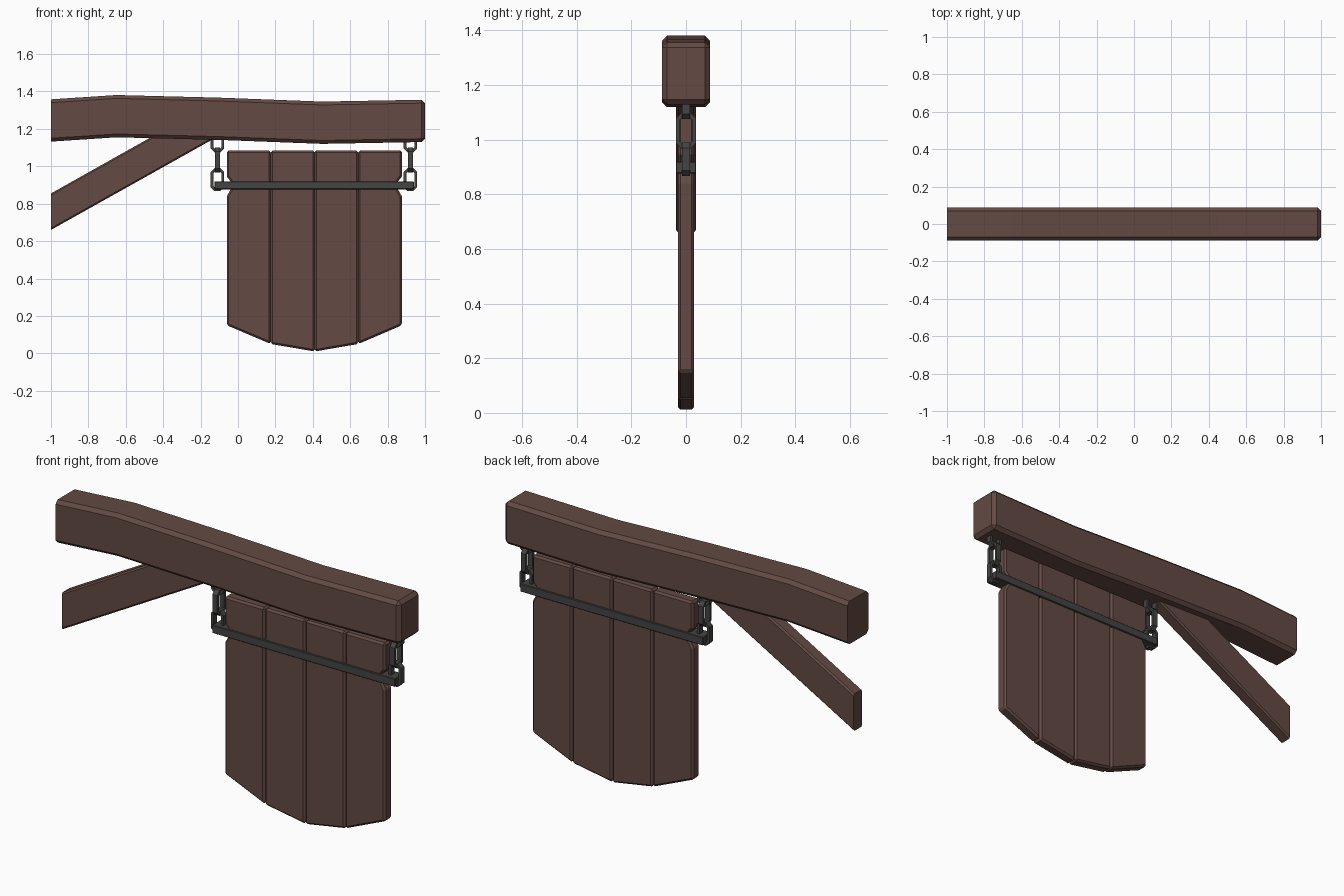
import bpy, bmesh, math

if "Cube" in bpy.data.objects:
    bpy.data.objects.remove(bpy.data.objects["Cube"])


def material(name, rgb):
    m = bpy.data.materials.new(name)
    m.use_nodes = True
    m.diffuse_color = (*rgb, 1)
    bsdf = next(n for n in m.node_tree.nodes if n.type == "BSDF_PRINCIPLED")
    bsdf.inputs["Base Color"].default_value = (*rgb, 1)
    return m


wood = material("dark brown wood", (0.125, 0.068, 0.056))
iron = material("dark iron", (0.058, 0.058, 0.056))


def finish(name, bm, mat):
    bmesh.ops.recalc_face_normals(bm, faces=bm.faces)
    me = bpy.data.meshes.new(name)
    bm.to_mesh(me)
    bm.free()
    me.materials.append(mat)
    ob = bpy.data.objects.new(name, me)
    bpy.context.collection.objects.link(ob)
    return ob


def slab(name, outline, half_depth, mat, chamfer, flat_end=None):
    """Extrude an (x, z) outline through y and chamfer its sharp edges."""
    bm = bmesh.new()
    front = bm.faces.new([bm.verts.new((x, -half_depth, z)) for x, z in outline])
    out = bmesh.ops.extrude_face_region(bm, geom=[front])
    for v in out["geom"]:
        if isinstance(v, bmesh.types.BMVert):
            v.co.y = half_depth
    bmesh.ops.recalc_face_normals(bm, faces=bm.faces)

    def at_wall(e):
        return flat_end is not None and all(abs(v.co.x - flat_end) < 1e-4 for v in e.verts)

    sharp = [e for e in bm.edges
             if e.calc_face_angle(0) > math.radians(50) and not at_wall(e)]
    bmesh.ops.bevel(bm, geom=sharp, offset=chamfer, offset_type="OFFSET",
                    segments=1, affect="EDGES", clamp_overlap=True)
    return finish(name, bm, mat)


# Gently bowed beam, cut flat where it meets the wall
spine = [(-1, 1.245), (-0.65, 1.268), (-0.1, 1.254), (0.45, 1.233), (1, 1.243)]
half = 0.113
slab("beam", [(x, z - half) for x, z in spine] + [(x, z + half) for x, z in reversed(spine)],
     0.088, wood, 0.018, flat_end=-1)

# Diagonal brace running up into the beam
slab("brace", [(-1, 0.66), (-0.08, 1.175), (-0.43, 1.175), (-1, 0.855)],
     0.036, wood, 0.008, flat_end=-1)

# Four sign planks with a stepped, pointed bottom; outer edges are notched at the bar
edges = [-0.06, 0.175, 0.41, 0.643, 0.876]
bottoms = [0.15, 0.05, 0.01, 0.05, 0.15]
top = 1.085
notch = [(0, 0.84), (0.02, 0.875), (0.02, 0.92), (0, 0.945)]
for i in range(4):
    x0, x1 = edges[i], edges[i + 1]
    outline = [(x0, bottoms[i]), (x1, bottoms[i + 1])]
    if i == 3:
        outline += [(x1 - d, z) for d, z in notch]
    outline += [(x1, top), (x0, top)]
    if i == 0:
        outline += [(x0 + d, z) for d, z in reversed(notch)]
    slab(f"sign_plank_{i + 1}", outline, 0.03, wood, 0.01)

# Iron bar clamped across the planks
slab("iron_bar", [(-0.125, 0.877), (0.94, 0.877), (0.94, 0.92), (-0.125, 0.92)],
     0.037, iron, 0.003)


def chain_link(name, cx, z0, z1, turned):
    """Octagonal ring; turned links face sideways."""
    bm = bmesh.new()

    def loop(inset, depth):
        w, h, c = 0.036 - inset, (z1 - z0) / 2 - inset, 0.02 - inset * 0.5
        quarter = [(w, h - c), (w - c, h)]
        pts = (quarter + [(-a, b) for a, b in reversed(quarter)]
               + [(-a, -b) for a, b in quarter] + [(a, -b) for a, b in reversed(quarter)])
        mid = (z0 + z1) / 2
        return [bm.verts.new((cx + depth, a, mid + b) if turned else (cx + a, depth, mid + b))
                for a, b in pts]

    t, d = 0.014, 0.014
    rings = [loop(0, -d), loop(0, d), loop(t, d), loop(t, -d)]
    for r in range(4):
        a, b = rings[r], rings[(r + 1) % 4]
        for k in range(8):
            n = (k + 1) % 8
            bm.faces.new((a[k], a[n], b[n], b[k]))
    finish(name, bm, iron)


# Two short chains hang the bar from the beam
for side, cx in (("right", -0.11), ("left", 0.922)):
    chain_link(f"{side}_chain_top_link", cx, 1.075, 1.19, False)
    chain_link(f"{side}_chain_middle_link", cx, 0.967, 1.1, True)
    chain_link(f"{side}_chain_bottom_link", cx, 0.868, 0.99, False)
